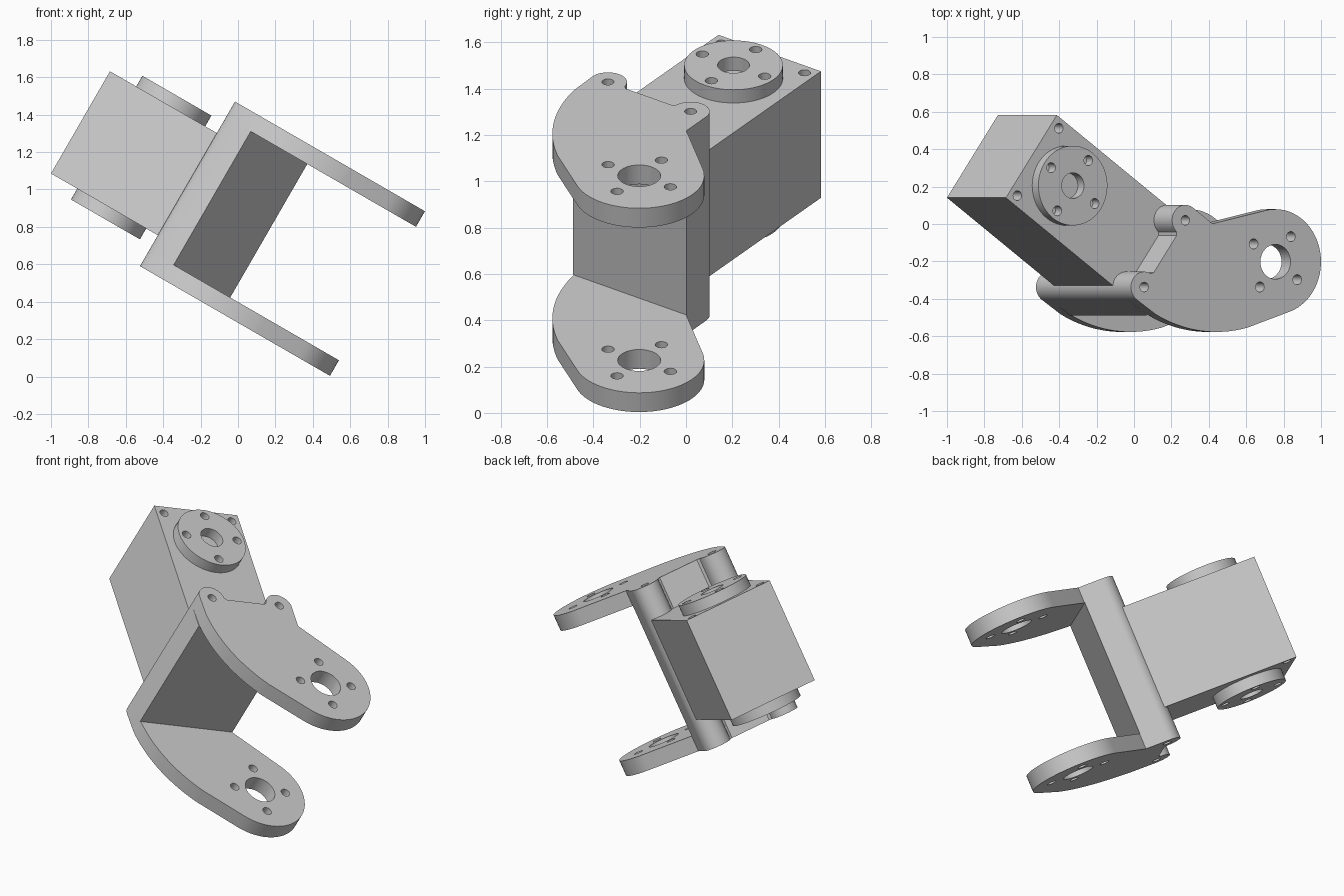
import bpy, bmesh
from math import radians, sin, cos, sqrt
from mathutils import Matrix, Vector

if "Cube" in bpy.data.objects:
    bpy.data.objects.remove(bpy.data.objects["Cube"])

TILT = radians(30)                      # whole assembly leans about y
ROT = Matrix.Rotation(TILT, 3, 'Y')
D = Vector((0.58, 0.815))               # along the web
N = Vector((0.815, -0.58))              # across the web, toward the fork
LUG = Vector((-0.667, -0.337))          # first lug centre
MID = 0.757                             # mid height between the fork plates


def pq(p, q):
    return LUG + D * p + N * q


def arc(c, r, a0, a1, n=24):
    return [(c[0] + r * cos(radians(a0 + (a1 - a0) * i / n)),
             c[1] + r * sin(radians(a0 + (a1 - a0) * i / n))) for i in range(n + 1)]


def circle(c, r, n=32):
    return arc(c, r, 0, 360, n)[:-1]


def bolt_holes(c, r=0.165):
    return [circle(Vector(c) + v * r, 0.027, 20) for v in (D, N, -D, -N)]


def extrude(name, loops, w0, w1):
    """Extrude a filled outline (later loops are holes) from w0 to w1."""
    cu = bpy.data.curves.new(name, 'CURVE')
    cu.dimensions = '2D'
    cu.fill_mode = 'BOTH'
    cu.extrude = (w1 - w0) / 2
    for loop in loops:
        s = cu.splines.new('POLY')
        s.points.add(len(loop) - 1)
        for pt, co in zip(s.points, loop):
            pt.co = (co[0], co[1], 0, 1)
        s.use_cyclic_u = True
    ob = bpy.data.objects.new(name, cu)
    bpy.context.collection.objects.link(ob)
    ob.location = ROT @ Vector((0, 0, (w0 + w1) / 2))
    ob.rotation_euler = (0, TILT, 0)
    bpy.ops.object.select_all(action='DESELECT')
    ob.select_set(True)
    bpy.context.view_layer.objects.active = ob
    bpy.ops.object.convert(target='MESH')
    ob = bpy.context.view_layer.objects.active
    bm = bmesh.new()
    bm.from_mesh(ob.data)
    bmesh.ops.remove_doubles(bm, verts=bm.verts, dist=1e-5)
    bmesh.ops.recalc_face_normals(bm, faces=bm.faces)
    bm.to_mesh(ob.data)
    bm.free()
    bpy.ops.object.shade_smooth_by_angle(angle=radians(30))
    return ob


# Back edge shared by plates and web: two rounded lugs with a recess between
lug2 = 0.438
back = [pq(*c) for c in arc((0, 0), 0.082, 180, 342)]
back += [pq(0.083, -0.008), pq(0.098, 0.003), pq(lug2 - 0.098, 0.003), pq(lug2 - 0.083, -0.008)]
back += [pq(*c) for c in arc((lug2, 0), 0.082, 198, 360)]

# Fork plates with pivot hole, bolt circle and lug holes
pivot = (0.143, -0.202)
belly = []
for i in range(21):
    u = -0.03 - 0.567 * i / 20
    belly.append((u, 0.223 - sqrt(0.64 - (u + 0.22) ** 2)))
plate = back + [pq(0.52, 0.147)] + arc(pivot, 0.281, 102, -73, 40) + belly
holes = [circle(pivot, 0.093)] + bolt_holes(pivot)
holes += [circle(pq(p, 0), 0.026, 20) for p in (0, lug2)]
extrude("upper_fork_plate", [plate] + holes, 1.169, 1.265)
extrude("lower_fork_plate", [plate] + holes, 0.249, 0.345)

# Web joining the plates, with the lugs running on as posts
extrude("web", [back + [pq(0.52, 0.145), pq(-0.082, 0.145)]], 0.345, 1.169)

# Motor housing with two mounting holes
housing = [pq(-0.041, -0.881), pq(0.501, -0.881), pq(0.501, 0.01), pq(-0.041, 0.01)]
mounts = [circle(pq(p, -0.83), 0.026, 20) for p in (0.009, 0.451)]
extrude("motor_housing", [housing] + mounts, 0.44, 1.071)

# Drive discs on both sides of the housing
hub = pq(0.229, -0.613)
disc = [circle(hub, 0.213, 64), circle(hub, 0.069)] + bolt_holes(hub)
extrude("upper_drive_disc", disc, 1.071, 1.137)
extrude("lower_drive_disc", disc, 0.373, 0.44)
